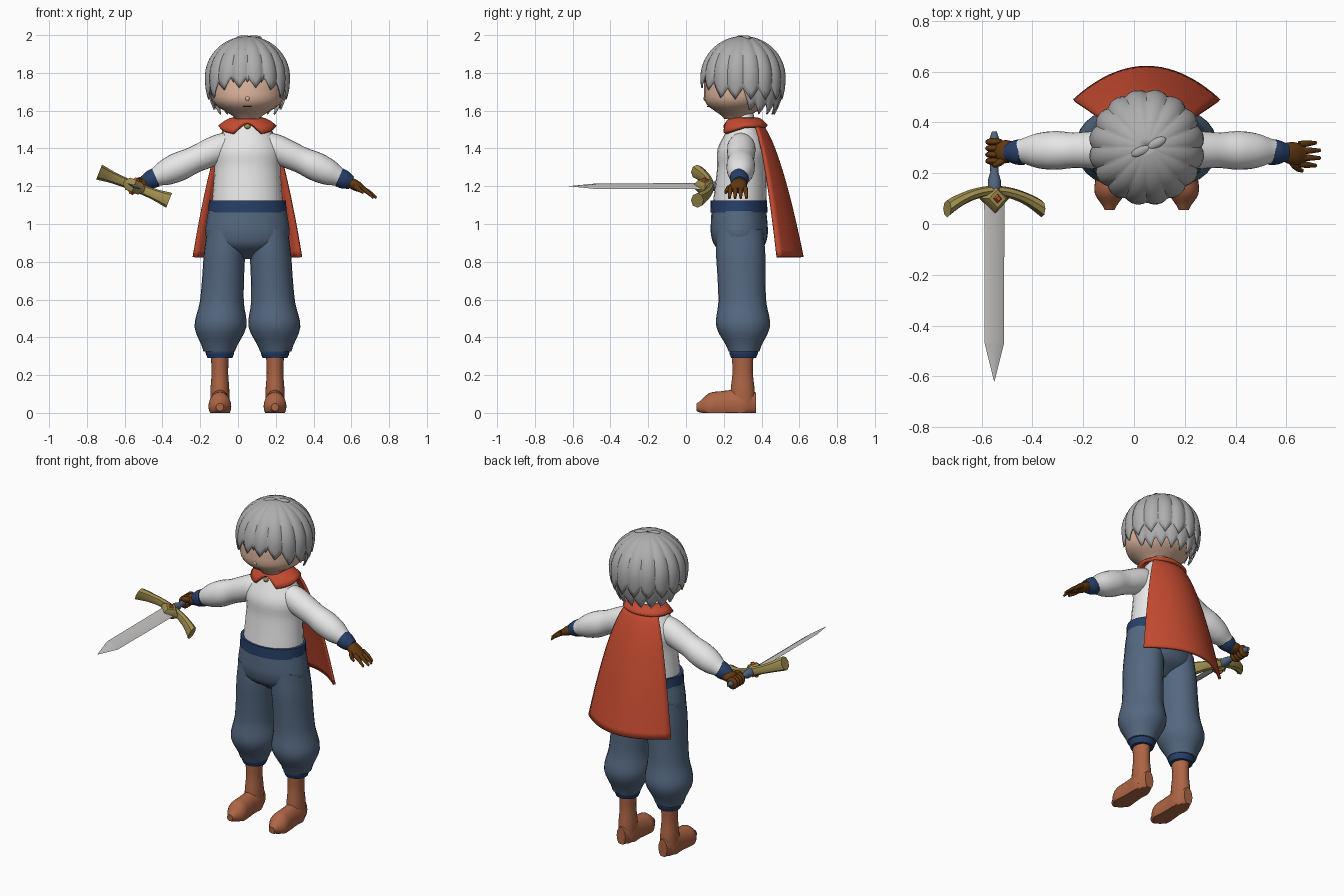
import bpy, bmesh
from math import sin, cos, pi, acos, radians
from mathutils import Vector, Matrix

if "Cube" in bpy.data.objects:
    bpy.data.objects.remove(bpy.data.objects["Cube"])

CENTRE = 0.05  # symmetry plane of the body
X, Y, Z = Vector((1, 0, 0)), Vector((0, 1, 0)), Vector((0, 0, 1))
SWORD = Matrix.Translation((-0.55, 0, 1.2)) @ Matrix.Rotation(radians(22), 4, "Y")
made = []


def material(name, *colour):
    mat = bpy.data.materials.new(name)
    mat.use_nodes = True
    mat.diffuse_color = (*colour, 1)
    shader = mat.node_tree.nodes["Principled BSDF"]
    shader.inputs["Base Color"].default_value = (*colour, 1)
    return mat


white = material("white cloth", 0.8, 0.8, 0.8)
skin = material("skin", 0.75, 0.48, 0.35)
grey = material("grey hair", 0.42, 0.42, 0.42)
red = material("red cloth", 0.56, 0.07, 0.03)
navy = material("navy trim", 0.02, 0.05, 0.14)
blue = material("blue cloth", 0.09, 0.14, 0.22)
tan = material("boot leather", 0.42, 0.13, 0.06)
brown = material("glove leather", 0.12, 0.04, 0.005)
gold = material("dull gold", 0.36, 0.28, 0.08)
steel = material("steel", 0.58, 0.57, 0.55)


def clamp(value):
    return max(0, min(1, value))


def mix(start, end, t):
    return start + (end - start) * t


def skinned(name, mat, rows, closed=True, caps=True, thick=0, matrix=None):
    """Skin a list of point rows into one surface."""
    bm = bmesh.new()
    grid = [[bm.verts.new(point) for point in row] for row in rows]
    count = len(grid[0])
    for upper, lower in zip(grid, grid[1:]):
        for i in range(count if closed else count - 1):
            j = (i + 1) % count
            bm.faces.new((upper[i], upper[j], lower[j], lower[i]))
    if caps:
        bm.faces.new(grid[0])
        bm.faces.new(grid[-1])
    bmesh.ops.recalc_face_normals(bm, faces=bm.faces)
    mesh = bpy.data.meshes.new(name)
    bm.to_mesh(mesh)
    bm.free()
    mesh.materials.append(mat)
    part = bpy.data.objects.new(name, mesh)
    bpy.context.collection.objects.link(part)
    if matrix:
        part.matrix_world = matrix
    if thick:
        shell = part.modifiers.new("thickness", "SOLIDIFY")
        shell.thickness, shell.offset = thick, 0
    made.append(part)


def smooth_value(values, t):
    """Read a smooth curve through evenly spaced values."""
    last = len(values) - 1
    i = min(int(t * last), last - 1)
    f = t * last - i
    a, b, c, d = (values[max(0, min(last, i + k))] for k in (-1, 0, 1, 2))
    ease_in, ease_out = f * (1 - f) ** 2, f * f * (1 - f)
    blend = f * f * (3 - 2 * f)
    return mix(b, c, blend) + ease_in * (c - a) / 2 - ease_out * (d - b) / 2


def loft(name, mat, start, end, radii, flat=(1, 1), u=X, v=Y, bend=None,
         sides=24, detail=4, floor=None, matrix=None):
    """Sweep an ellipse from start to end through evenly spaced radii."""
    rows, steps = [], (len(radii) - 1) * detail
    for step in range(steps + 1):
        t = step / steps
        middle = mix(Vector(start), Vector(end), t)
        if bend:
            middle += bend * (4 * t * (1 - t))
        radius, ratio = smooth_value(radii, t), mix(*flat, t)
        row = []
        for i in range(sides):
            angle = 2 * pi * i / sides
            point = middle + (u * cos(angle) + v * ratio * sin(angle)) * radius
            if floor is not None:
                point.z = max(point.z, floor)
            row.append(point)
        rows.append(row)
    skinned(name, mat, rows, matrix=matrix)


def blob(name, mat, place, size, turn=0):
    """Ellipsoid turned about the vertical."""
    rows = [[(size[0] * sin(p) * cos(q), size[1] * sin(p) * sin(q), size[2] * cos(p))
             for q in (pi * k / 8 for k in range(16))]
            for p in (mix(0.04, pi - 0.04, k / 10) for k in range(11))]
    skinned(name, mat, rows,
            matrix=Matrix.Translation(place) @ Matrix.Rotation(turn, 4, "Z"))


# Torso, belt and hips
loft("shirt", white, (CENTRE, 0.285, 1.115), (CENTRE, 0.31, 1.585),
     (0.187, 0.18, 0.175, 0.18, 0.125, 0.064), flat=(0.76, 0.72))
loft("belt", navy, (CENTRE, 0.28, 1.062), (CENTRE, 0.28, 1.125), (0.207, 0.204), flat=(0.73, 0.73))
loft("trouser_hips", blue, (CENTRE, 0.28, 1.07), (CENTRE, 0.285, 0.815),
     (0.208, 0.218, 0.222, 0.19, 0.06), flat=(0.7, 0.65))

# Legs and arms, once for each side
for side, sign in (("left", 1), ("right", -1)):
    def at(out, y, z):
        return CENTRE + sign * out, y, z

    loft(side + "_trouser_leg", blue, at(0.115, 0.285, 0.97), at(0.15, 0.307, 0.325),
         (0.1, 0.109, 0.111, 0.117, 0.137, 0.083), flat=(1.25, 0.98))
    loft(side + "_ankle_cuff", navy, at(0.146, 0.305, 0.29), at(0.146, 0.305, 0.34),
         (0.066, 0.075, 0.075))
    loft(side + "_boot_shaft", tan, at(0.146, 0.3, 0.03), at(0.146, 0.3, 0.3),
         (0.05, 0.05, 0.044, 0.047), flat=(1.3, 1.2))
    loft(side + "_boot_foot", tan, at(0.146, 0.37, 0.05), at(0.146, 0.056, 0.03),
         (0.03, 0.052, 0.052, 0.056, 0.058, 0.02), flat=(1.9, 1), v=Z, floor=0)
    across = Vector((0.4 * sign, 0, 0.92))
    loft(side + "_sleeve", white, at(0.07, 0.293, 1.435), at(0.505, 0.288, 1.24),
         (0.06, 0.075, 0.074, 0.07, 0.076, 0.068, 0.044), u=Y, v=across)
    loft(side + "_wrist_cuff", navy, at(0.485, 0.283, 1.247), at(0.55, 0.283, 1.218),
         (0.051, 0.048, 0.036), u=Y, v=across)

    # Eyes
    blob(side + "_eye_white", white, at(0.083, 0.127, 1.724), (0.042, 0.007, 0.024), sign * 0.38)
    blob(side + "_iris", red, at(0.075, 0.122, 1.724), (0.03, 0.007, 0.026), sign * 0.36)
    blob(side + "_lash", brown, at(0.08, 0.123, 1.75), (0.042, 0.008, 0.005), sign * 0.38)

# Open left hand
across = Vector((0.45, 0, 0.9))
loft("left_palm", brown, (0.575, 0.283, 1.23), (0.672, 0.272, 1.178),
     (0.03, 0.042, 0.045, 0.034), flat=(0.8, 0.45), u=Y, v=across)
for i in range(4):
    spread = 1.5 - i
    reach = 0.735 - 0.008 * spread ** 2
    loft("left_finger_" + str(i + 1), brown, (0.65, 0.275 + 0.026 * spread, 1.19),
         (reach, 0.275 + 0.03 * spread, 1.138), (0.013, 0.012, 0.007),
         u=Y, v=across, bend=Z * 0.006, sides=10)
loft("left_thumb", brown, (0.605, 0.262, 1.212), (0.665, 0.21, 1.165),
     (0.014, 0.015, 0.007), u=Y, v=across, bend=Y * -0.01, sides=10)

# Right fist closed round the grip
blob("right_palm", brown, (-0.505, 0.285, 1.218), (0.05, 0.046, 0.032))
blob("right_thumb", brown, (-0.53, 0.243, 1.225), (0.032, 0.015, 0.018), 0.5)
for i in range(4):
    blob("right_finger_" + str(i + 1), brown, (-0.55, 0.248 + 0.025 * i, 1.2), (0.036, 0.016, 0.038))

# Head
loft("head", skin, (CENTRE, 0.26, 1.555), (CENTRE, 0.305, 1.955),
     (0.06, 0.173, 0.197, 0.197, 0.175, 0.08), flat=(0.93, 0.93))
blob("nose", skin, (CENTRE, 0.108, 1.665), (0.014, 0.016, 0.016))
blob("mouth", brown, (CENTRE, 0.117, 1.622), (0.025, 0.006, 0.003))


def hair(name, size, locks, groove, edge):
    """Grooved cap of pointed locks; edge gives the rim height by facing."""
    rows, columns, crown = [], locks * 6, 1.775
    for r in range(15):
        row = []
        for c in range(columns):
            angle = 2 * pi * c / columns
            point = 1 - abs(c % 6 / 3 - 1)
            drop = edge(-sin(angle)) - 0.06 * point - crown
            slope = mix(0.03, acos(drop / (0.3 if drop < 0 else 0.22)), r / 14)
            height = 0.3 if slope > pi / 2 else 0.216 * size
            radius = 0.225 * size * sin(slope) * (1 - groove * (1 - point) ** 2)
            row.append((CENTRE + radius * cos(angle), 0.302 + radius * sin(angle),
                        crown + height * cos(slope)))
        rows.append(row)
    skinned(name, grey, rows, caps=False, thick=0.008)


# Hair, with the fringe higher than the nape
hair("hair_top_layer", 1, 16, 0.055, lambda front: 1.72 + 0.06 * clamp(front * 2.5 - 1.25))
hair("hair_under_layer", 0.955, 18, 0.03, lambda front: 1.64 + 0.17 * clamp(front * 2 + 0.5))
for name, shift in (("crown_lock_front", -0.02), ("crown_lock_back", 0.035)):
    blob(name, grey, (CENTRE + shift, 0.3 + shift / 2, 1.985), (0.045, 0.02, 0.014), 0.45)

# Cape, widening and bowing backwards as it falls
cape = []
for step in range(21):
    t = step / 20
    flare = t ** 0.6
    half, bow = 0.085 + 0.2 * flare, 0.02 + 0.11 * flare
    cape.append([(CENTRE + half * s, 0.37 + 0.245 * flare - bow * s * s, 1.545 - 0.72 * t)
                 for s in (k / 10 for k in range(-10, 11))])
skinned("cape", red, cape, closed=False, caps=False, thick=0.016)

# Collar with a front notch, and its clasp
collar = []
for step in range(5):
    row = []
    for i in range(48):
        angle = pi * i / 24
        front = -sin(angle)
        reach = step / 4 * (1 - 0.55 * clamp(front * 8 - 7))
        fall = reach ** 1.6 * 0.04 * (1 + clamp(front))
        row.append((CENTRE + mix(0.073, 0.147, reach) * cos(angle),
                    0.308 - mix(0.068, 0.118, reach) * front, 1.555 - fall))
    collar.append(row)
skinned("cape_collar", red, collar, caps=False, thick=0.02)
blob("collar_clasp", gold, (CENTRE, 0.208, 1.517), (0.016, 0.01, 0.014))

# Sword, laid flat and then tilted into the fist
faceted = dict(sides=4, detail=1, matrix=SWORD)
loft("blade", steel, (0, 0.12, 0), (0, -0.47, 0), (0.043, 0.041), (0.25, 0.25), v=Z, **faceted)
loft("blade_tip", steel, (0, -0.47, 0), (0, -0.62, 0), (0.041, 0.001), (0.25, 0.25), v=Z, **faceted)
flare = [0.042, 0.032, 0.027]
loft("cross_guard", gold, (-0.2, 0.06, 0), (0.2, 0.06, 0), flare + [0.026] + flare[::-1],
     flat=(0.8, 0.8), u=Z, v=Y, bend=Y * 0.07, sides=8, matrix=SWORD)
loft("guard_centre", gold, (0, 0.1, -0.034), (0, 0.1, 0.034), (0.036, 0.058, 0.058, 0.036), **faceted)
loft("guard_gem", red, (0, 0.1, -0.046), (0, 0.1, 0.046), (0.01, 0.026, 0.026, 0.026, 0.01), **faceted)
loft("grip", blue, (0, 0.14, 0), (0, 0.364, 0), (0.026, 0.026, 0.016, 0.018, 0.016, 0.014, 0.02, 0.01),
     v=Z, sides=12, detail=1, matrix=SWORD)

# Smooth shading with sharp creases kept
bpy.ops.object.select_all(action="DESELECT")
for part in made:
    part.select_set(True)
bpy.context.view_layer.objects.active = made[0]
bpy.ops.object.shade_smooth_by_angle(angle=radians(38))
